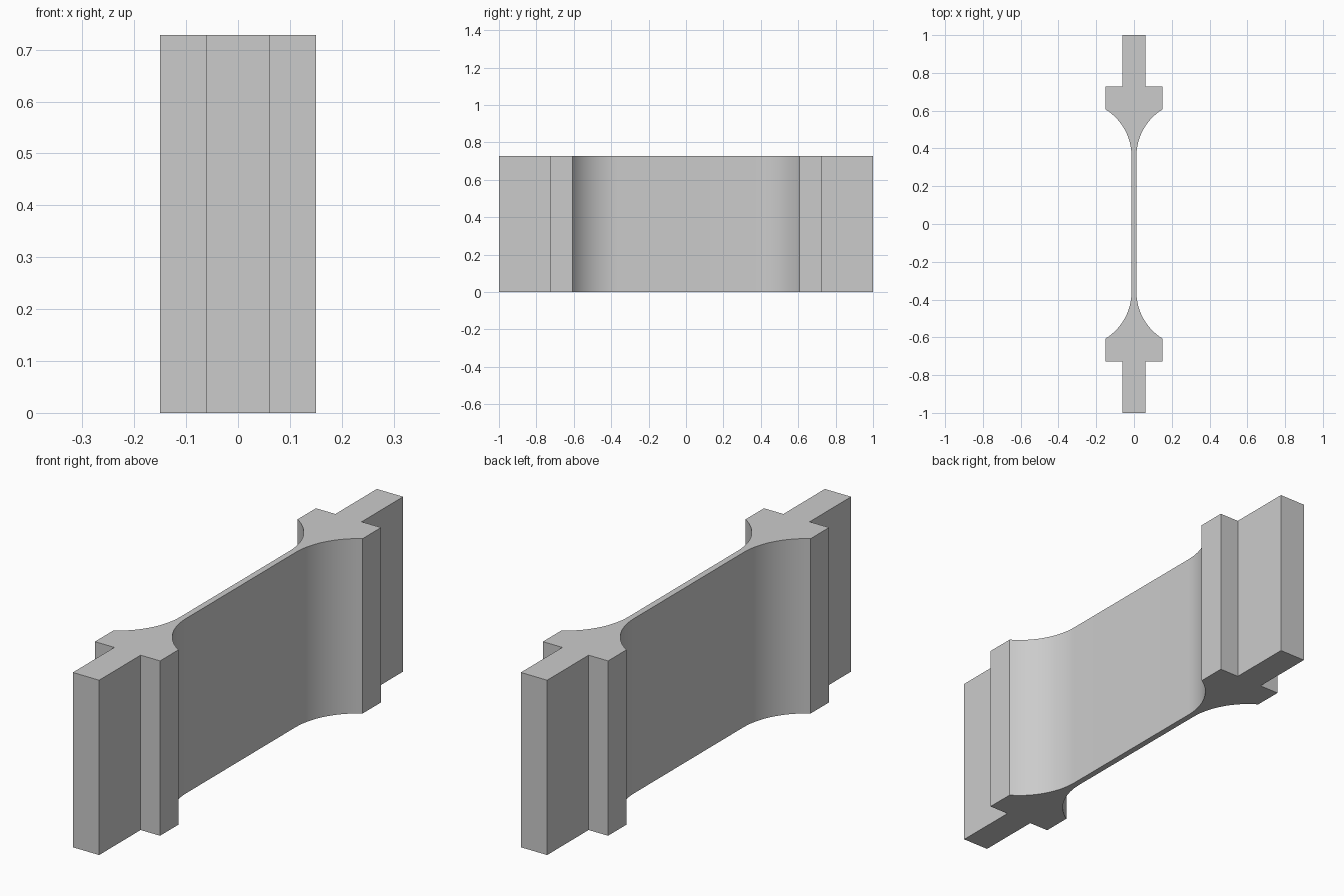
import bpy, bmesh, math

if "Cube" in bpy.data.objects:
    bpy.data.objects.remove(bpy.data.objects["Cube"])

HEIGHT = 0.728
WEB, SHOULDER, TAB = 0.013, 0.15, 0.0605      # half widths
ARC_START, ARC_END, STEP, END = 0.36, 0.606, 0.727, 1.0
SEGMENTS = 16

# Fillet tangent to the web that ends at the shoulder corner
dx, dy = SHOULDER - WEB, ARC_END - ARC_START
radius = (dx * dx + dy * dy) / (2 * dx)
sweep = math.asin(dy / radius)

# One quarter of the outline, from the web out to the tab end
quarter = []
for i in range(SEGMENTS + 1):
    a = sweep * i / SEGMENTS
    quarter.append((WEB + radius * (1 - math.cos(a)), ARC_START + radius * math.sin(a)))
quarter += [(SHOULDER, STEP), (TAB, STEP), (TAB, END)]

# Mirror the quarter into the closed outline
right = [(x, -y) for x, y in reversed(quarter)] + quarter
outline = right + [(-x, y) for x, y in reversed(right)]

# Extrude the outline upward
bm = bmesh.new()
base = bm.faces.new([bm.verts.new((x, y, 0)) for x, y in outline])
top = bmesh.ops.extrude_face_region(bm, geom=[base], use_keep_orig=True)["geom"]
bmesh.ops.translate(bm, vec=(0, 0, HEIGHT),
                    verts=[v for v in top if isinstance(v, bmesh.types.BMVert)])
bmesh.ops.recalc_face_normals(bm, faces=bm.faces)

# Split the caps into clean triangles
caps = [f for f in bm.faces if len(f.verts) > 4]
bmesh.ops.triangulate(bm, faces=caps)

mesh = bpy.data.meshes.new("flexure_beam")
bm.to_mesh(mesh)
bm.free()
beam = bpy.data.objects.new("flexure_beam", mesh)
bpy.context.collection.objects.link(beam)

grey = bpy.data.materials.new("light_grey")
grey.diffuse_color = (0.6, 0.6, 0.6, 1)
grey.use_nodes = True
grey.node_tree.nodes["Principled BSDF"].inputs["Base Color"].default_value = grey.diffuse_color
mesh.materials.append(grey)

# Smooth fillets, sharp corners
bpy.context.view_layer.objects.active = beam
beam.select_set(True)
bpy.ops.object.shade_smooth_by_angle(angle=math.radians(25))
